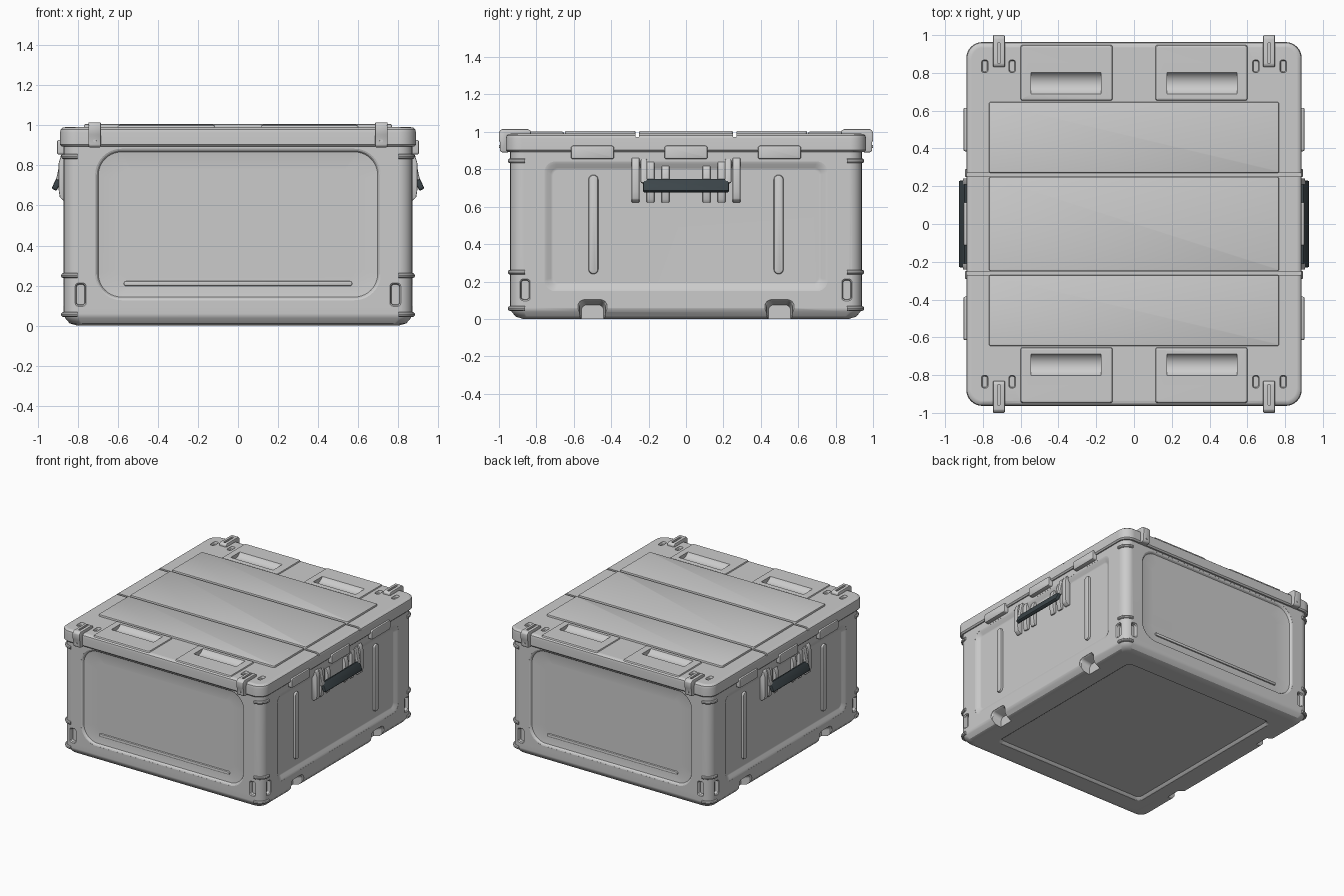
import bpy, bmesh
from math import radians, sin, cos, pi
from mathutils import Matrix, Vector

if "Cube" in bpy.data.objects:
    bpy.data.objects.remove(bpy.data.objects["Cube"])

T = lambda x, y, z: Matrix.Translation((x, y, z))
R = lambda deg, ax: Matrix.Rotation(radians(deg), 4, ax)


def face(deg):
    """Frame of a side: local x along it, y up, z outward. 0 front, 90 right."""
    return R(deg, 'Z') @ R(90, 'X')


def finish(bm, name, M):
    bm.transform(M)
    bmesh.ops.recalc_face_normals(bm, faces=bm.faces)
    me = bpy.data.meshes.new(name)
    bm.to_mesh(me)
    bm.free()
    ob = bpy.data.objects.new(name, me)
    bpy.context.collection.objects.link(ob)
    return ob


def loft(name, levels, M=Matrix(), n=6):
    """Stack of rounded rectangles: (half width, half height, radius, level)."""
    bm = bmesh.new()
    loops = []
    for a, b, r, h in levels:
        loop = []
        for q, (sx, sy) in enumerate(((1, 1), (-1, 1), (-1, -1), (1, -1))):
            for i in range(n + 1):
                t = (q + i / n) * pi / 2
                loop.append(bm.verts.new((sx * (a - r) + r * cos(t), sy * (b - r) + r * sin(t), h)))
        loops.append(loop)
    for lo, hi in zip(loops, loops[1:]):
        for i in range(len(lo)):
            j = (i + 1) % len(lo)
            bm.faces.new((lo[i], lo[j], hi[j], hi[i]))
    bm.faces.new(loops[0][::-1])
    bm.faces.new(loops[-1])
    return finish(bm, name, M)


def pad(name, a, b, r, h0, h1, e, M=Matrix(), both=False):
    """Rounded slab with a soft top edge (and bottom edge if both)."""
    def lip(k):
        return (a - k * e, b - k * e, max(r - k * e, 0.002))
    lv = [lip(0) + (h0 + e * both,), lip(0) + (h1 - e,), lip(.3) + (h1 - .3 * e,), lip(1) + (h1,)]
    if both:
        lv = [lip(1) + (h0,), lip(.3) + (h0 + .3 * e,)] + lv
    return loft(name, lv, M)


def extrude(name, profile, half, M, bevel=0.005):
    """Profile in (outward, up), extruded along the side by +-half."""
    bm = bmesh.new()
    f = bm.faces.new([bm.verts.new((-half, u, o)) for o, u in profile])
    ext = bmesh.ops.extrude_face_region(bm, geom=[f])['geom']
    bmesh.ops.translate(bm, vec=(2 * half, 0, 0), verts=[v for v in ext if isinstance(v, bmesh.types.BMVert)])
    bmesh.ops.recalc_face_normals(bm, faces=bm.faces)
    ob = finish(bm, name, M)
    m = ob.modifiers.new('bevel', 'BEVEL')
    m.width, m.segments, m.limit_method = bevel, 2, 'ANGLE'
    apply(ob, m)
    return ob


def apply(ob, mod):
    bpy.context.view_layer.objects.active = ob
    bpy.ops.object.modifier_apply(modifier=mod.name)


def boolean(ob, tool, op='DIFFERENCE'):
    m = ob.modifiers.new('bool', 'BOOLEAN')
    m.operation, m.object, m.solver = op, tool, 'EXACT'
    apply(ob, m)
    bpy.data.objects.remove(tool)


# Body shell with a rounded foot edge
body = loft('body', [(.80, .87, .05, 0), (.84, .91, .06, .012), (.862, .932, .068, .038),
                     (.87, .94, .07, .06), (.87, .94, .07, .90)])
# Recess in the underside
boolean(body, loft('cut', [(.68, .75, .05, -.05), (.675, .745, .045, .001), (.665, .735, .04, .008),
                           (.655, .725, .035, .018)]))

for deg in (0, 180):
    F = face(deg)
    # Large dished panel, with a ridge low in it
    boolean(body, loft('cut', [(.715, .38, .135, .98), (.713, .378, .133, .9395), (.705, .37, .125, .936),
                               (.697, .362, .117, .924), (.59, .275, .06, .910)], F @ T(0, .505, 0), 10))
    pad('end_ridge', .57, .012, .011, .89, .925, .006, F @ T(0, .21, 0))
    for s in (-1, 1):
        boolean(body, loft('cut', [(.027, .058, .016, .97), (.027, .058, .016, .938), (.022, .052, .014, .932),
                                   (.02, .05, .012, .91)], F @ T(s * .785, .155, 0)))

for deg in (90, 270):
    F = face(deg)
    # Shallow side panel, foot notches and corner pockets
    boolean(body, loft('cut', [(.76, .35, .06, .92), (.757, .347, .058, .8695), (.742, .332, .05, .866),
                               (.722, .312, .035, .853), (.71, .30, .03, .850)], F @ T(0, .495, 0)))
    for s in (-1, 1):
        boolean(body, loft('cut', [(.08, .155, .035, .95), (.078, .153, .035, .868), (.07, .145, .03, .86),
                                   (.06, .125, .03, .79)], F @ T(s * .5, -.05, 0)))
        boolean(body, loft('cut', [(.027, .058, .016, .92), (.027, .058, .016, .868), (.022, .052, .014, .862),
                                   (.02, .05, .012, .84)], F @ T(s * .86, .155, 0)))
        # Upright stiffening ribs
        pad('side_rib', .026, .265, .025, .83, .868, .01, F @ T(s * .495, .505, 0))
        # Handle brackets
        for y, top, out in ((.27, .86, .895), (.19, .86, .878), (.11, .82, .878)):
            extrude('handle_bracket', [(.84, .63), (.865, .62), (out - .006, .64), (out, .68), (out, top - .05),
                                       (out - .012, top - .01), (out - .02, top), (.84, top)],
                    .021, F @ T(s * y, 0, 0))
        # Handle arms
        pad('handle_arm', .017, .065, .008, -.012, .012, .005,
            F @ T(s * .225, .79, .882) @ R(-12, 'X'), True)
    # Dark grip, hanging slightly outward
    grip = pad('handle_grip', .23, .037, .012, -.014, .014, .007, F @ T(0, .712, .902) @ R(-25, 'X'), True)
    mat = bpy.data.materials.get('dark_grip') or bpy.data.materials.new('dark_grip')
    mat.diffuse_color = (.045, .06, .068, 1)
    mat.use_nodes = True
    mat.node_tree.nodes["Principled BSDF"].inputs["Base Color"].default_value = mat.diffuse_color
    grip.data.materials.append(mat)
    # Lid clips overlapping the body
    for y in (-.5, 0, .5):
        pad('lid_clip', .115, .036, .012, .85, .903, .008, F @ T(y, .89, 0))

# Beads wrapping each corner
cu = bpy.data.curves.new('corner_beads', 'CURVE')
cu.dimensions, cu.bevel_depth, cu.bevel_resolution, cu.use_fill_caps = '3D', .013, 3, True
for z in (.056, .25, .845):
    for sx in (-1, 1):
        for sy in (-1, 1):
            arc = [(.80 + .07 * cos(i * pi / 16), .87 + .07 * sin(i * pi / 16)) for i in range(9)]
            arc = [(.87, .862)] + arc + [(.80, .94)]
            sp = cu.splines.new('POLY')
            sp.points.add(len(arc) - 1)
            for p, (x, y) in zip(sp.points, arc):
                p.co = (sx * x, sy * y, z, 1)
beads = bpy.data.objects.new('corner_beads', cu)
bpy.context.collection.objects.link(beads)
bpy.context.view_layer.objects.active = beads
beads.select_set(True)
bpy.ops.object.convert(target='MESH')

# Lid with raised end pads, scooped pockets and cross grooves
lid = loft('lid', [(.878, .953, .078, .893), (.888, .963, .085, .903), (.888, .963, .085, .965),
                   (.884, .959, .082, .980), (.874, .949, .075, .988), (.86, .935, .065, .991)], n=8)
for sy in (-1, 1):
    for sx in (-1, 1):
        boolean(lid, pad('add', .245, .148, .015, .95, 1.003, .014, T(sx * .357, sy * .80, 0)), 'UNION')
for sy in (-1, 1):
    boolean(lid, pad('cut', 1, .009, .002, .972, 1.1, .001, T(0, sy * .26, 0)))
    for sx in (-1, 1):
        bm = bmesh.new()
        bmesh.ops.create_cone(bm, cap_ends=True, segments=48, radius1=.066, radius2=.066, depth=.37)
        boolean(lid, finish(bm, 'cut', T(sx * .36, sy * .745, 1.037) @ R(90, 'Y')))
        for x in (.79, .645):
            boolean(lid, loft('cut', [(.018, .034, .015, 1.1), (.018, .034, .015, .989), (.013, .029, .011, .974)],
                              T(sx * x, sy * .835, 0)))

# Three slabs on top of the lid
pad('top_slab_middle', .768, .250, .012, .97, 1.006, .006)
for s in (-1, 1):
    pad('top_slab_outer', .768, .188, .012, .97, 1.006, .006, T(0, s * .458, 0))

# Hooked latches over both ends of the lid
for deg in (0, 180):
    for s in (-1, 1):
        M = face(deg) @ T(s * .715, 0, 0)
        latch = extrude('latch', [(.83, .975), (.83, 1.005), (.845, 1.015), (.985, 1.015), (1.0, 1.0), (1.0, .955),
                                  (.995, .945), (.995, .90), (.985, .89), (.95, .89), (.95, .975)], .031, M)
        boolean(latch, loft('cut', [(.008, .055, .007, .995), (.008, .055, .007, 1.1)],
                            R(deg, 'Z') @ T(s * .715, -.905, 0)))
        bm = bmesh.new()
        bmesh.ops.create_cone(bm, cap_ends=True, segments=16, radius1=.009, radius2=.008, depth=.02)
        finish(bm, 'latch_pin', M @ T(0, .922, .989))

# Smooth shading with crisp edges
bpy.ops.object.select_all(action='DESELECT')
for ob in bpy.context.scene.objects:
    if ob.type == 'MESH':
        ob.select_set(True)
        bpy.context.view_layer.objects.active = ob
bpy.ops.object.shade_smooth_by_angle(angle=radians(32))
for ob in (body, lid):
    ob.modifiers.new('weighted', 'WEIGHTED_NORMAL').keep_sharp = True
